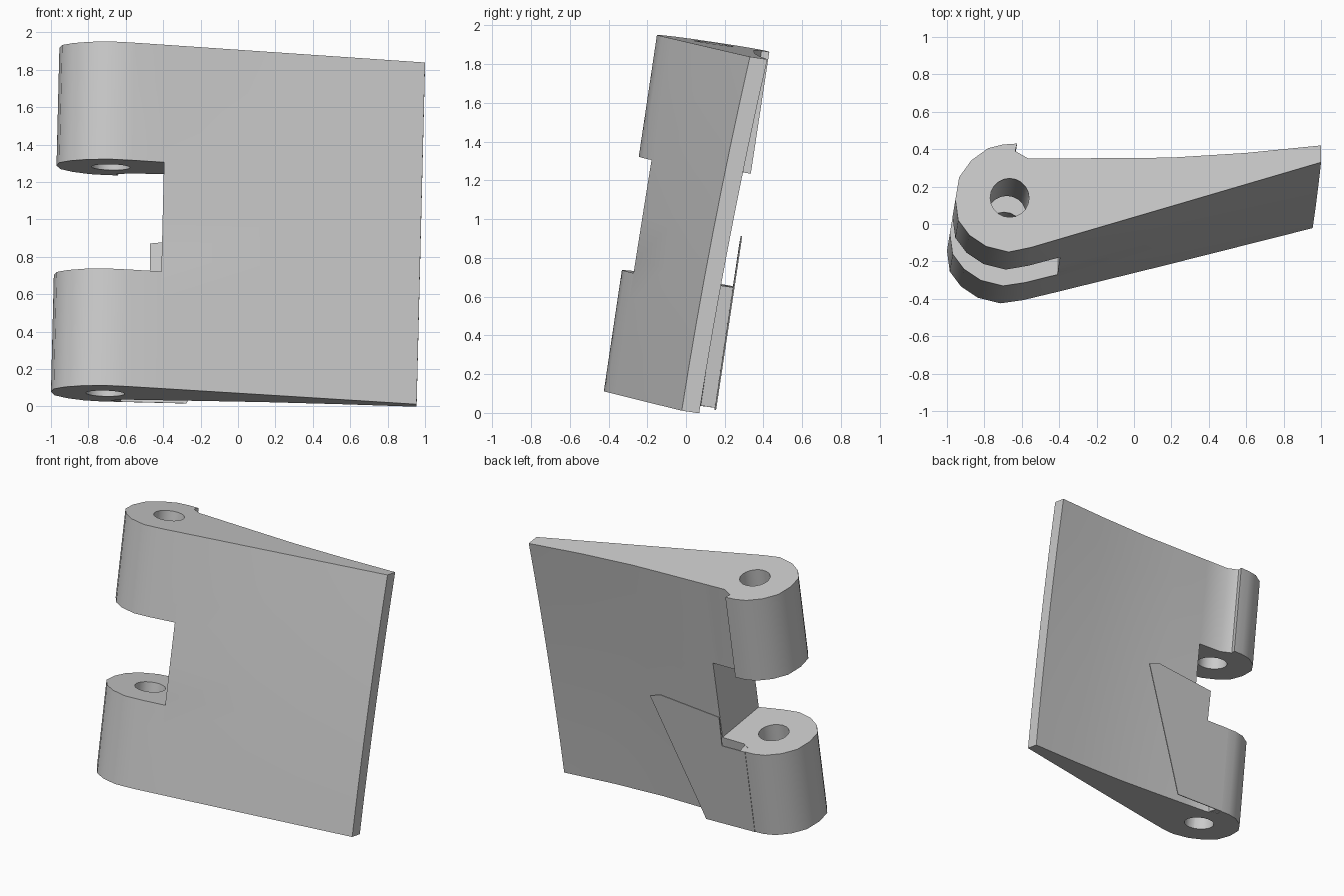
import bpy, bmesh, math
from mathutils import Vector

cube = bpy.data.objects.get("Cube")
if cube:
    bpy.data.objects.remove(cube, do_unlink=True)

AXIS = Vector((0.045, 0.274, 1.8385))   # leaning pin direction, bottom to top

grey = bpy.data.materials.new("plain_grey")
grey.use_nodes = True
grey.diffuse_color = (0.6, 0.6, 0.6, 1)
grey.node_tree.nodes["Principled BSDF"].inputs["Base Color"].default_value = (0.6, 0.6, 0.6, 1)


def place(x, y, t):
    """Point on the top cap plane, moved down the axis by the fraction t."""
    z = 1.912 - (AXIS.x * x + AXIS.y * y) / AXIS.z
    return Vector((x, y, z)) - AXIS * t


def place_bent(x, y, t):
    """As place, with the leaf swinging forward towards its lower free corner."""
    reach = max(0, (x + 0.67) / 1.67) ** 0.85
    return place(x, y - reach * (0.140 * t - 0.062 * t * t), t)


def loft(name, rings):
    """Closed solid through a row of matching rings."""
    bm = bmesh.new()
    rows = [[bm.verts.new(p) for p in ring] for ring in rings]
    bm.faces.new(rows[0])
    bm.faces.new(rows[-1][::-1])
    for a, b in zip(rows, rows[1:]):
        for i in range(len(a)):
            j = (i + 1) % len(a)
            bm.faces.new((a[i], b[i], b[j], a[j]))
    bmesh.ops.recalc_face_normals(bm, faces=bm.faces)
    mesh = bpy.data.meshes.new(name)
    bm.to_mesh(mesh)
    bm.free()
    mesh.materials.append(grey)
    obj = bpy.data.objects.new(name, mesh)
    bpy.context.collection.objects.link(obj)
    return obj


def prism(name, outline, t0, t1):
    return loft(name, [[place(x, y, t) for x, y in outline] for t in (t0, t1)])


def cut(target, cutter):
    cutter.hide_render = True
    mod = target.modifiers.new("cut", 'BOOLEAN')
    mod.operation = 'DIFFERENCE'
    mod.solver = 'EXACT'
    mod.object = cutter
    bpy.context.view_layer.objects.active = target
    bpy.ops.object.modifier_apply(modifier=mod.name)
    bpy.data.objects.remove(cutter, do_unlink=True)


# Tapered, slightly twisted leaf with the rounded knuckle and its hooked lip
leaf_outline = [
    (-0.625, 0.43), (-0.635, 0.39), (-0.565, 0.35), (-0.38, 0.351), (-0.1, 0.352),
    (0.2, 0.355), (0.6, 0.38), (1.0, 0.42), (1.0, 0.33), (0.2, 0.095),
    (-0.38, -0.075), (-0.55, -0.125), (-0.67, -0.15),
    (-0.79, -0.12), (-0.88, -0.06), (-0.94, 0.02), (-0.955, 0.13),
    (-0.935, 0.25), (-0.87, 0.34), (-0.78, 0.405), (-0.70, 0.425)]
STEPS = 8
leaf = loft("hinge_leaf", [[place_bent(x, y, i / STEPS) for x, y in leaf_outline]
                           for i in range(STEPS + 1)])

# Gap between the two knuckles
cut(leaf, prism("gap_cutter", [(-1.3, -0.6), (-0.38, -0.6), (-0.38, 0.8), (-1.3, 0.8)],
                0.342, 0.66))

# Pin hole through both knuckles
SIDES = 20
circle = [(-0.665 + 0.104 * math.cos(2 * math.pi * i / SIDES),
           0.14 + 0.104 * math.sin(2 * math.pi * i / SIDES)) for i in range(SIDES)]
cut(leaf, prism("pin_cutter", circle, -0.1, 1.1))

# Soft shading on the knuckles, crisp at the corners
bpy.ops.object.select_all(action='DESELECT')
leaf.select_set(True)
bpy.context.view_layer.objects.active = leaf
bpy.ops.object.shade_smooth_by_angle(angle=math.radians(35))

# Lip that fills the hook of the lower knuckle behind the wrap plate
prism("lower_knuckle_lip", [(-0.66, 0.33), (-0.575, 0.33), (-0.585, 0.424), (-0.66, 0.424)],
      0.661, 0.999)

# Thin wrap plate running from the lower knuckle over the back
wrap = [(-0.63, 1.0), (-0.23, 1.0), (-0.18, 0.93), (0.12, 0.523), (0.03, 0.508),
        (-0.445, 0.538), (-0.44, 0.66), (-0.63, 0.66)]
loft("back_wrap_plate", [[place(x, y, t) for x, t in wrap] for y in (0.422, 0.4295)])
